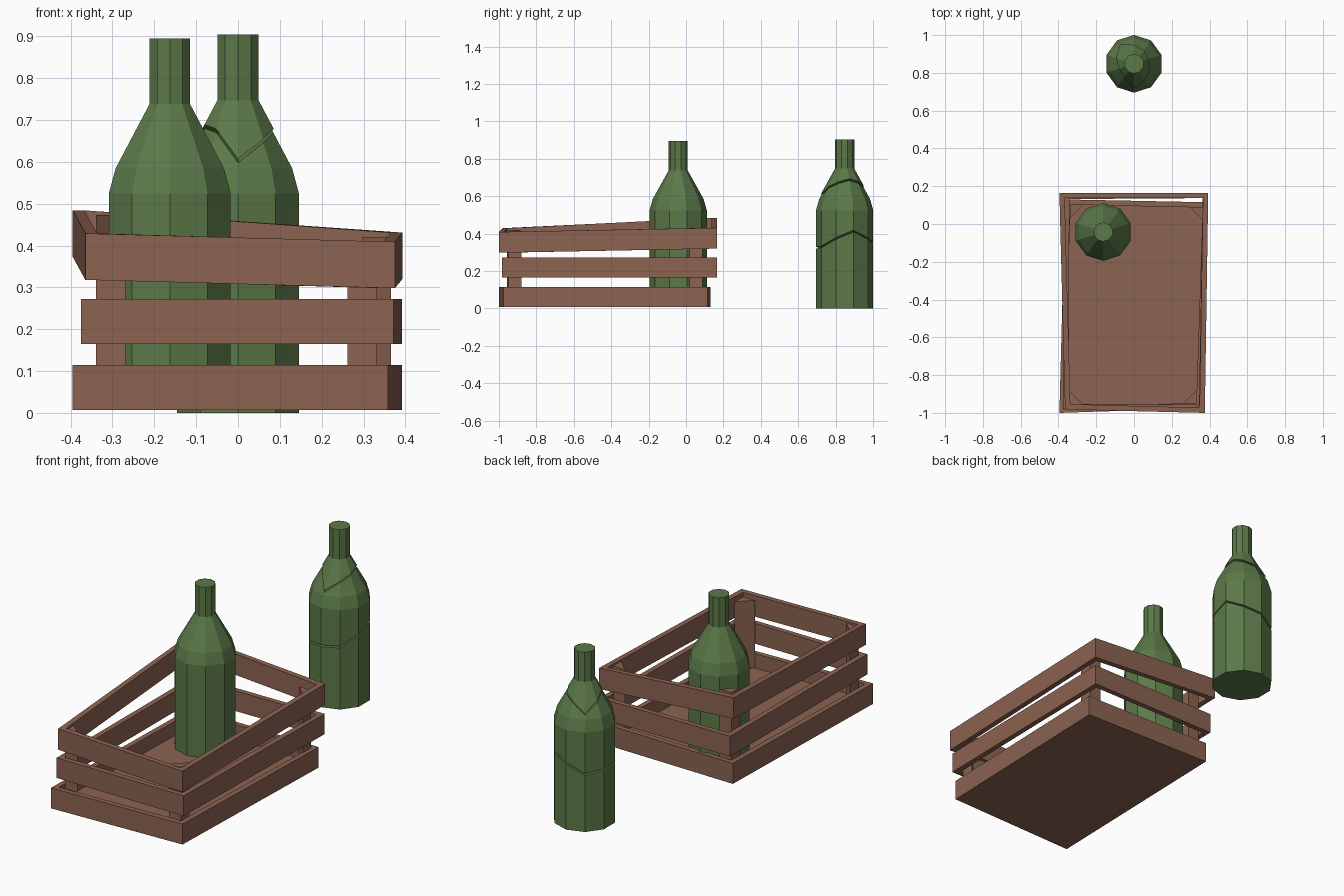
import bpy, bmesh, math
from mathutils import Vector

cube = bpy.data.objects.get("Cube")
if cube:
    bpy.data.objects.remove(cube, do_unlink=True)


def material(name, rgb):
    m = bpy.data.materials.new(name)
    m.use_nodes = True
    m.diffuse_color = (*rgb, 1)
    m.node_tree.nodes["Principled BSDF"].inputs["Base Color"].default_value = (*rgb, 1)
    return m


WOOD = material("brown wood", (0.26, 0.125, 0.083))
GLASS = material("green glass", (0.105, 0.192, 0.066))


def finish(name, bm, mat):
    bmesh.ops.recalc_face_normals(bm, faces=bm.faces)
    mesh = bpy.data.meshes.new(name)
    bm.to_mesh(mesh)
    bm.free()
    mesh.materials.append(mat)
    obj = bpy.data.objects.new(name, mesh)
    bpy.context.collection.objects.link(obj)
    return obj


def bridge(bm, a, b):
    for i in range(len(a)):
        j = (i + 1) % len(a)
        bm.faces.new((a[i], a[j], b[j], b[i]))


# Crate: corners run front left, front right, back right, back left
SIGNS = [(-1, -1), (1, -1), (1, 1), (-1, 1)]


def slat_ring(name, corners, height, thick=0.028):
    """Four joined boards around the crate; each corner is x, y, bottom z."""
    bm = bmesh.new()
    loops = []
    for inset, rise in ((0, 0), (0, height), (thick, height), (thick, 0)):
        loops.append([bm.verts.new((x - sx * inset, y - sy * inset, z + rise))
                      for (x, y, z), (sx, sy) in zip(corners, SIGNS)])
    for k in range(4):
        bridge(bm, loops[k], loops[(k + 1) % 4])
    return finish(name, bm, WOOD)


def prism(name, bottom, top):
    bm = bmesh.new()
    a = [bm.verts.new(p) for p in bottom]
    b = [bm.verts.new(p) for p in top]
    bridge(bm, a, b)
    bm.faces.new(a)
    bm.faces.new(b)
    return finish(name, bm, WOOD)


low = [(-.395, -1, .007), (.358, -.975, .007), (.392, .115, .007), (-.365, .13, .007)]
mid = [(-.375, -.98, .165), (.372, -.985, .165), (.392, .165, .165), (-.37, .16, .165)]
high = [(-.365, -.982, .318), (.375, -1, .298), (.393, .165, .32), (-.395, .165, .373)]
slat_ring("bottom_slats", low, 0.108)
slat_ring("middle_slats", mid, 0.107)
slat_ring("top_slats", high, 0.111)

# Floor board fills the bottom ring
floor = [Vector((x - sx * .01, y - sy * .01, .007)) for (x, y, z), (sx, sy) in zip(low, SIGNS)]
prism("crate_floor", floor, [p + Vector((0, 0, .033)) for p in floor])

# Three-sided posts wedged into the corners
POSTS = ["front_right_post", "front_left_post", "back_left_post", "back_right_post"]
for name, lo, hi, (sx, sy) in zip(POSTS, low, high, SIGNS):
    def triangle(x, y, z):
        x, y = x - sx * .026, y - sy * .026
        return [(x, y, z), (x - sx * .07, y, z), (x, y - sy * .07, z)]
    x = sx * min(abs(lo[0]), abs(hi[0]))
    y = sy * min(abs(lo[1]), abs(hi[1]))
    prism(name, triangle(x, y, .03), triangle(x, y, hi[2] + .1))

# Bottle outline: radius, height
SIDES = 10
PROFILE = [(.153, 0), (.153, .525), (.136, .585), (.051, .738), (.051, .895)]


def radius_at(z):
    for (r0, z0), (r1, z1) in zip(PROFILE, PROFILE[1:]):
        if z <= z1:
            return r0 + (r1 - r0) * (z - z0) / (z1 - z0)
    return PROFILE[-1][0]


def bottle_piece(name, centre, rings, lift=0, grow=0):
    """Each ring is one height, or a list of heights for a jagged edge."""
    bm = bmesh.new()
    loops = []
    for ring in rings:
        heights = ring if isinstance(ring, list) else [ring] * SIDES
        loop = []
        for i, z in enumerate(heights):
            a = math.radians(-90 + 36 * i)
            r = radius_at(z) + grow
            loop.append(bm.verts.new((r * math.cos(a), r * math.sin(a), z + lift)))
        loops.append(loop)
    for a, b in zip(loops, loops[1:]):
        bridge(bm, a, b)
    for ring, loop in ((rings[0], loops[0]), (rings[-1], loops[-1])):
        if isinstance(ring, list):
            hub = bm.verts.new((0, 0, sum(ring) / SIDES + lift))
            for i in range(SIDES):
                bm.faces.new((loop[i], loop[(i + 1) % SIDES], hub))
        else:
            bm.faces.new(loop)
    obj = finish(name, bm, GLASS)
    obj.location = centre
    return obj


# Whole bottle standing in the crate
bottle_piece("whole_bottle", (-.163, -.042, 0), [.04, .525, .585, .738, .895])

# Cracked bottle behind, in three pieces with thin gaps
body_crack = [.32, .325, .37, .41, .37, .345, .30, .31, .31, .31]
neck_crack = [.598, .645, .67, .685, .67, .65, .605, .65, .68, .67]
spot = (0, .848, 0)
bottle_piece("cracked_bottle_base", spot, [0, body_crack])
bottle_piece("cracked_bottle_body", spot,
             [[z + .009 for z in body_crack], .525, .585, neck_crack])
bottle_piece("cracked_bottle_neck", spot, [neck_crack, .738, .895], lift=.009, grow=.001)
